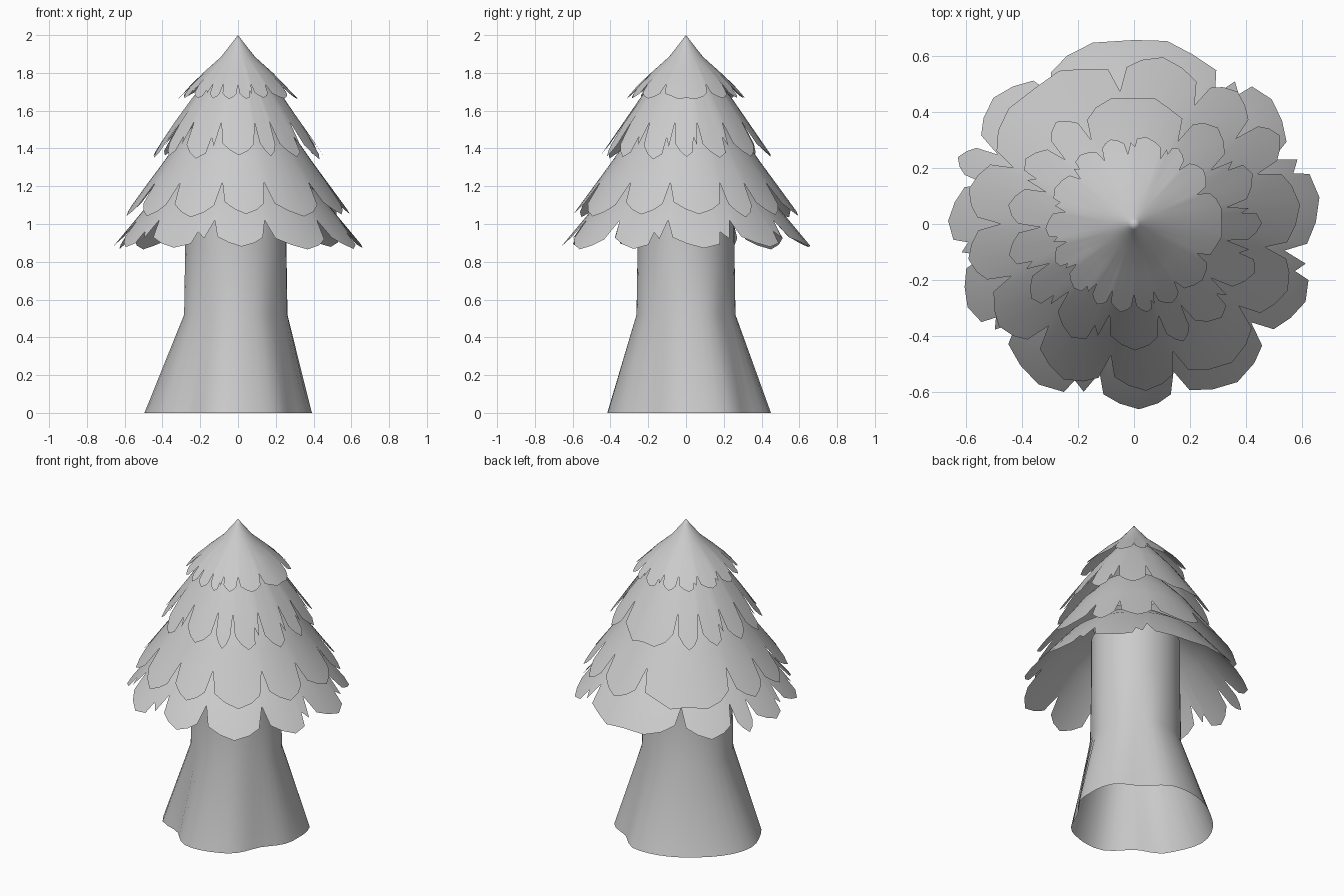
import bpy, bmesh, math, random
from math import radians, cos, sin

random.seed(4)
cube = bpy.data.objects.get("Cube")
if cube:
    bpy.data.objects.remove(cube)

GREY = (0.6, 0.6, 0.6, 1)
grey = bpy.data.materials.new("plain grey")
grey.use_nodes = True
grey.diffuse_color = GREY
grey.node_tree.nodes["Principled BSDF"].inputs["Base Color"].default_value = GREY


def polar(angle, radius, z):
    return (radius * cos(angle), radius * sin(angle), z)


def shell(name, columns):
    """Skin a closed ring of vertical point columns as an open smooth surface."""
    bm = bmesh.new()
    grid = [[bm.verts.new(p) for p in col] for col in columns]
    for a, b in zip(grid, grid[1:] + grid[:1]):
        for i in range(len(a) - 1):
            bm.faces.new((a[i + 1], b[i + 1], b[i], a[i]))
    bmesh.ops.remove_doubles(bm, verts=bm.verts[:], dist=0.0005)
    mesh = bpy.data.meshes.new(name)
    bm.to_mesh(mesh)
    bm.free()
    mesh.polygons.foreach_set("use_smooth", [True] * len(mesh.polygons))
    mesh.materials.append(grey)
    obj = bpy.data.objects.new(name, mesh)
    bpy.context.collection.objects.link(obj)
    return obj


def leaf_tier(name, inner, notch, tip, notches):
    """Skirt of leaves: inner profile, then a hem running between notch and tip."""
    columns = []
    for start, end in zip(notches, notches[1:] + [notches[0] + 360]):
        width = end - start
        drop = random.uniform(0.92, 1.04)
        # Each leaf: deep notch, shoulder, tip, shoulder, sometimes with a nick
        if width > 45:
            hem = [(0, 0), (0.06, 0.65), (0.2, 0.8), (0.34, 1), (0.5, 0.94),
                   (0.7, 1), (0.84, 0.85), (0.95, 0.6)]
        else:
            hem = [(0, 0), (0.1, 0.62), (0.3, 0.84), (0.52, 1), (0.74, 0.86), (0.9, 0.66)]
            if random.random() < 0.4:
                hem.insert(5, (0.79, 0.42))
        for along, depth in hem:
            angle = radians(start + width * along)
            depth *= drop
            edge = [n + (t - n) * depth for n, t in zip(notch, tip)]
            columns.append([polar(angle, r, z) for r, z in inner + [edge]])
    return shell(name, columns)


# Hollow trunk whose foot spreads into uneven roots: (direction, radius)
ROOTS = [(0, 0.39), (33, 0.425), (56, 0.385), (84, 0.45), (124, 0.45), (174, 0.497),
         (203, 0.457), (230, 0.37), (259, 0.42), (295, 0.4), (328, 0.335), (360, 0.39)]


def foot_radius(degrees):
    for (a0, r0), (a1, r1) in zip(ROOTS, ROOTS[1:]):
        if a0 <= degrees < a1:
            t = (degrees - a0) / (a1 - a0)
            return r0 + (r1 - r0) * t * t * (3 - 2 * t)


trunk = []
for deg in range(0, 360, 8):
    a = radians(deg)
    neck = 0.262 - 0.012 * cos(a) + 0.006 * cos(2 * a)
    trunk.append([polar(a, neck, 1.2), polar(a, neck, 0.9),
                  polar(a, neck + 0.006, 0.52), polar(a, foot_radius(deg), 0)])
shell("trunk", trunk)

# Overlapping leaf skirts, bottom to top
leaf_tier("lowest_leaves", [(0.24, 1.3), (0.42, 1.17)], (0.545, 1.02), (0.67, 0.87),
          [-168, -140, -103, -75, -40, -10, 25, 58, 122, 153, 165])
leaf_tier("lower_leaves", [(0.2, 1.56), (0.33, 1.42), (0.4, 1.32)], (0.475, 1.22), (0.605, 1.04),
          [-157, -130, -100, -73, -38, -10, 22, 40, 63, 96, 155, 180])
leaf_tier("upper_leaves", [(0.13, 1.8), (0.24, 1.67)], (0.335, 1.54), (0.46, 1.35),
          [-155, -134, -105, -75, -60, -35, -10, 10, 35, 62, 117, 137, 160, 182])
leaf_tier("crown_leaves", [(0, 2), (0.02, 1.974), (0.09, 1.885), (0.185, 1.8)],
          (0.25, 1.74), (0.315, 1.665),
          [-165, -145, -122, -108, -90, -74, -55, -25, 25, 50, 68, 95, 115, 140, 170])
